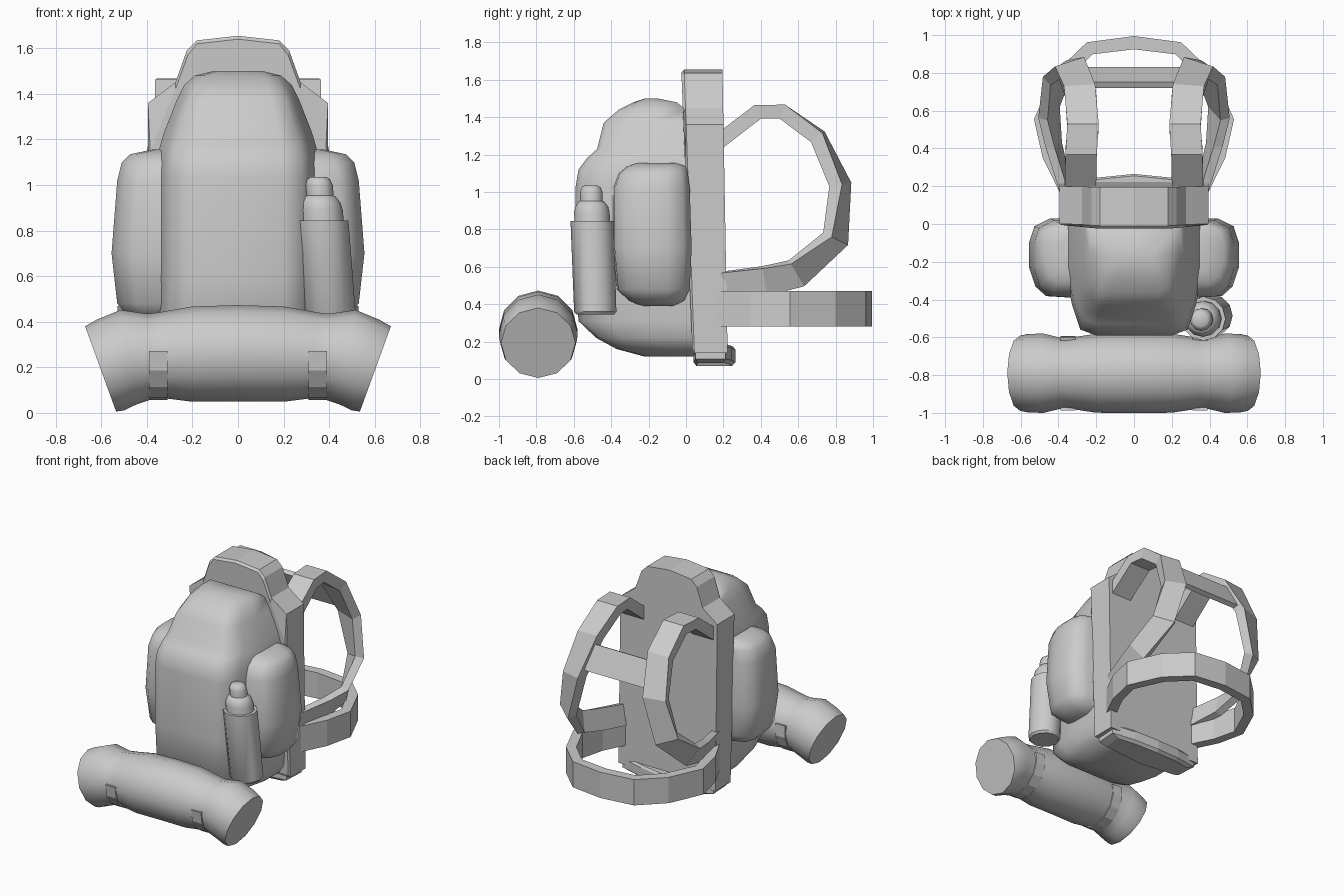
import bpy, bmesh
from math import sin, cos, pi, radians
from mathutils import Vector

cube = bpy.data.objects.get("Cube")
if cube:
    bpy.data.objects.remove(cube)

grey = bpy.data.materials.new("plain_grey")
grey.use_nodes = True
grey.diffuse_color = (0.6, 0.6, 0.6, 1)
grey.node_tree.nodes["Principled BSDF"].inputs["Base Color"].default_value = (0.6, 0.6, 0.6, 1)


def loft(name, rings, smooth=None):
    """Skin a list of equal-length rings and cap both ends."""
    bm = bmesh.new()
    loops = [[bm.verts.new(p) for p in ring] for ring in rings]
    n = len(loops[0])
    for a, b in zip(loops, loops[1:]):
        for i in range(n):
            j = (i + 1) % n
            bm.faces.new((a[i], a[j], b[j], b[i]))
    bm.faces.new(loops[0][::-1])
    bm.faces.new(loops[-1])
    bmesh.ops.recalc_face_normals(bm, faces=bm.faces)
    mesh = bpy.data.meshes.new(name)
    bm.to_mesh(mesh)
    bm.free()
    mesh.materials.append(grey)
    ob = bpy.data.objects.new(name, mesh)
    bpy.context.collection.objects.link(ob)
    if smooth:
        bpy.ops.object.select_all(action='DESELECT')
        ob.select_set(True)
        bpy.context.view_layer.objects.active = ob
        bpy.ops.object.shade_smooth_by_angle(angle=radians(smooth))
    return ob


def mirrored(half):
    """Close a half outline, given from centre to centre, across x = 0."""
    return half + [(-p[0], *p[1:]) for p in reversed(half) if abs(p[0]) > 1e-5]


def body(name, profile, levels):
    """Stack scaled copies of a half profile; levels are z, half width, front, back."""
    rings = [mirrored([(w * fx, back + (front - back) * fy, z) for fx, fy in profile])
             for z, w, front, back in levels]
    return loft(name, rings, 60)


def band(name, sections):
    """Rectangular strip; sections are centre, half width vector, half thickness vector."""
    return loft(name, [[c + w + t, c + w - t, c - w - t, c - w + t] for c, w, t in sections])


# Main bag and the side pockets that swell out of it
body("main_bag",
     [(0, 1), (.55, 1), (.78, .95), (.9, .74), (1, .45), (1, 0), (0, 0)],
     [(.12, .2, -.22, .04), (.16, .31, -.37, .06), (.22, .35, -.48, .06), (.31, .36, -.575, .06),
      (.6, .365, -.59, .05), (1.03, .365, -.59, .04), (1.12, .355, -.575, .03),
      (1.18, .34, -.53, .03), (1.23, .325, -.475, .03), (1.37, .27, -.44, .02),
      (1.44, .235, -.36, 0), (1.48, .19, -.28, -.05), (1.5, .11, -.22, -.15)])
body("side_pockets",
     [(0, 1), (.6, 1), (.84, .98), (.94, .86), (1, .62), (1, .3), (.95, .1), (.8, 0), (0, 0)],
     [(.39, .4, -.24, -.06), (.42, .48, -.31, -.01), (.48, .53, -.37, .02), (.7, .555, -.39, .03),
      (1.02, .53, -.39, .02), (1.1, .51, -.36, .01), (1.135, .475, -.32, 0), (1.155, .38, -.27, -.04)])

# Back board: front face has lower, more sloping shoulders than the back face
BACK = [(0, 1.655), (.18, 1.635), (.225, 1.59), (.275, 1.45), (.395, 1.36), (.395, .14), (0, .14)]
FRONT = [(0, 1.64), (.18, 1.62), (.22, 1.57), (.275, 1.42), (.385, 1.15), (.385, .16), (0, .16)]


def board_ring(outline, y_low, y_high):
    return mirrored([(x, y_low + (y_high - y_low) * z / 1.65, z) for x, z in outline])


loft("back_board", [board_ring(FRONT, .04, -.025), board_ring(BACK, .05, -.01),
                    board_ring(BACK, .225, .195)])

# Padded lip below the board
LIP = [(0, .04), (.36, .05), (.37, .21), (.2, .245), (0, .265)]
loft("lower_lip", [mirrored([(x * s, .14 + (y - .14) * s, z + .05 * x) for x, y in LIP])
                   for z, s in ((.07, .85), (.09, 1), (.155, 1), (.17, .92))])

# Shoulder straps twist from lying flat on top to standing on edge below
STRAP = [(.285, .15, 1.25, 0), (.28, .385, 1.43, 0), (.27, .515, 1.43, 0),
         (.285, .705, 1.295, 5), (.33, .825, 1.04, 18), (.40, .80, .75, 38),
         (.45, .59, .565, 65), (.425, .42, .525, 75), (.36, .18, .495, 82)]
for side, sx in (("left", 1), ("right", -1)):
    sections = []
    for i, (x, y, z, twist) in enumerate(STRAP):
        a, b = STRAP[max(i - 1, 0)], STRAP[min(i + 1, len(STRAP) - 1)]
        out = Vector((0, a[2] - b[2], b[1] - a[1])).normalized()
        X = Vector((1, 0, 0))
        t = radians(twist)
        width = (X * cos(t) - out * sin(t)) * (.083 - .0001 * twist)
        thick = (out * cos(t) + X * sin(t)) * (.04 - .0002 * twist)
        sections.append([Vector((v.x * sx, v.y, v.z)) for v in (Vector((x, y, z)), width, thick)])
    band(side + "_shoulder_strap", sections)

# Chest strap between the shoulder straps
band("chest_strap", [(Vector((x, .775, 1.17)), Vector((0, -.04, .085)), Vector((0, .016, .008)))
                     for x in (-.3, .3)])

# Hip belt loop
half_belt = [(0, .96), (.235, .93), (.39, .78), (.495, .55), (.45, .36), (.36, .18)]
belt = [Vector((x, y, .375)) for x, y in half_belt]
belt = [Vector((-p.x, p.y, p.z)) for p in belt[:0:-1]] + belt
sections = []
for i, p in enumerate(belt):
    along = belt[min(i + 1, len(belt) - 1)] - belt[max(i - 1, 0)]
    sections.append((p, Vector((0, 0, .095)), Vector((-along.y, along.x, 0)).normalized() * .035))
band("hip_belt", sections)

# Bed roll: flared ends tipped outward; stations are x, centre height, radius, tilt
half_roll = [(.2, .258, .209, 0), (.34, .253, .188, 3), (.38, .25, .186, 6),
             (.48, .245, .21, 10), (.56, .21, .208, 17), (.603, .193, .199, 20)]
stations = [(-x, z, r, -t) for x, z, r, t in half_roll[::-1]] + [(0, .262, .211, 0)] + half_roll
rings = []
for x, zc, r, tilt in stations:
    t = radians(tilt)
    rings.append([(x + r * cos(a) * sin(t), -.79 + r * sin(a), zc + r * cos(a) * cos(t))
                  for a in [2 * pi * k / 12 for k in range(12)]])
loft("bed_roll", rings, 45)

# Holding straps wrapped under the roll
for side, x in (("left", .35), ("right", -.35)):
    sections = []
    for k in range(9):
        a = radians(175 + 25 * k)
        d = Vector((0, cos(a), sin(a)))
        sections.append((Vector((x, -.79, .255)) + d * .187, Vector((.04, 0, 0)), d * .012))
    band(side + "_roll_strap", sections)


def turned(name, profile):
    """Round part along the slightly leaning bottle axis; profile is radius, height."""
    rings = []
    for r, z in profile:
        cx, cy = .41 - .05 * (z - .35) / .6, -.485 - .02 * (z - .35) / .6
        rings.append([(cx + r * cos(a), cy + r * sin(a), z)
                      for a in [2 * pi * k / 12 for k in range(12)]])
    return loft(name, rings, 40)


# Bottle in its sleeve
turned("bottle_sleeve", [(.1, .345), (.113, .36), (.116, .845), (.095, .845)])
turned("bottle", [(.095, .6), (.095, .89), (.088, .92), (.068, .95), (.055, .955)])
turned("bottle_cap", [(.06, .945), (.06, 1), (.05, 1.025), (.035, 1.035)])
